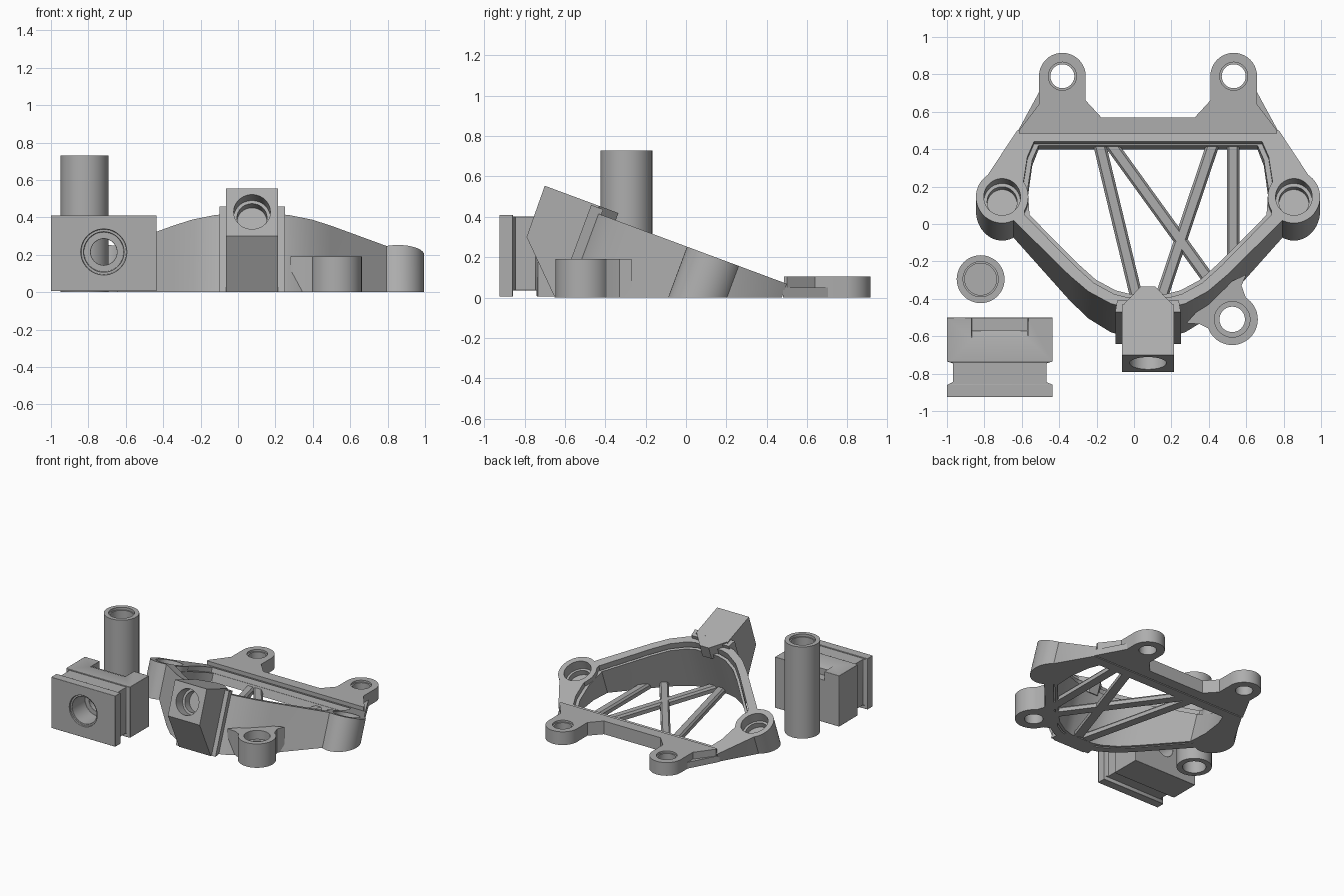
import bpy, bmesh, math
from mathutils import Vector

if "Cube" in bpy.data.objects:
    bpy.data.objects.remove(bpy.data.objects["Cube"])

CX = 0.075            # symmetry line of the bracket
K, A = 0.372, 0.254   # slope and height of the bracket's slanted top plane

grey = bpy.data.materials.new("mid_grey")
grey.diffuse_color = (0.42, 0.42, 0.42, 1)
grey.use_nodes = True
grey.node_tree.nodes["Principled BSDF"].inputs["Base Color"].default_value = grey.diffuse_color


def loft(name, rings, closed=False):
    """Skin a list of equal loops; cap the ends or close into a ring."""
    bm = bmesh.new()
    rows = [[bm.verts.new(p) for p in r] for r in rings]
    n = len(rows[0])
    pairs = list(zip(rows, rows[1:])) + ([(rows[-1], rows[0])] if closed else [])
    for a, b in pairs:
        for i in range(n):
            j = (i + 1) % n
            bm.faces.new((a[i], a[j], b[j], b[i]))
    if not closed:
        bm.faces.new(rows[0])
        bm.faces.new(rows[-1])
    bmesh.ops.recalc_face_normals(bm, faces=bm.faces)
    me = bpy.data.meshes.new(name)
    bm.to_mesh(me)
    bm.free()
    me.materials.append(grey)
    ob = bpy.data.objects.new(name, me)
    bpy.context.collection.objects.link(ob)
    return ob


def prism(name, pts, z0, z1):
    return loft(name, [[(x, y, z) for x, y in pts] for z in (z0, z1)])


def box(name, x0, x1, y0, y1, z0, z1):
    return prism(name, [(x0, y0), (x1, y0), (x1, y1), (x0, y1)], z0, z1)


def circle(x, y, r, n=48, a0=0, a1=2 * math.pi):
    return [(x + r * math.cos(a0 + (a1 - a0) * i / n),
             y + r * math.sin(a0 + (a1 - a0) * i / n)) for i in range(n)]


def top(pts, off=0):
    return [(x, y, A + off - K * y) for x, y in pts]


def drop(pts, depth=None):
    """Push points down square to the slanted plane, to z=0 or by a depth."""
    return [(x, y - K * (z if depth is None else depth),
             0 if depth is None else z - depth) for x, y, z in pts]


def rod(name, p, q, r, n=48):
    p, q = Vector(p), Vector(q)
    rot = (q - p).to_track_quat('Z', 'Y')
    ring = [rot @ Vector((x, y, 0)) for x, y in circle(0, 0, r, n)]
    return loft(name, [[c + v for v in ring] for c in (p, q)])


def cut(ob, *cutters):
    for c in cutters:
        m = ob.modifiers.new("cut", 'BOOLEAN')
        m.operation, m.solver, m.object = 'DIFFERENCE', 'EXACT', c
    bpy.context.view_layer.update()
    dg = bpy.context.evaluated_depsgraph_get()
    me = bpy.data.meshes.new_from_object(ob.evaluated_get(dg))
    ob.modifiers.clear()
    ob.data = me


def remove(*obs):
    for o in obs:
        bpy.data.objects.remove(o)


def mirror(half):
    return [(CX + u, y) for u, y in half] + [(CX - u, y) for u, y in reversed(half)]


# Slanted perimeter wall with a lower inner ledge
outer = mirror([(.10, -.45), (.20, -.425), (.32, -.36), (.42, -.275), (.72, .02),
                (.87, .14), (.865, .25), (.70, .50)])
inner = mirror([(.10, -.395), (.18, -.375), (.29, -.315), (.39, -.225), (.66, .05),
                (.67, .20), (.645, .36), (.61, .44)])
ledge = [(CX + (x - CX) * .96, .02 + (y - .02) * .95) for x, y in inner]
wall = loft("perimeter_wall", [top(outer), top(inner), drop(top(inner)), drop(top(outer))], True)
loft("inner_ledge", [top(inner, -.04), top(ledge, -.04), drop(top(ledge, -.04)),
                     drop(top(inner, -.04))], True)

# Tilted side bosses with blind holes
for side, s in (("left", -1), ("right", 1)):
    c = (CX + .78 * s, .145)
    ring = top(circle(*c, .14))
    boss = loft(side + "_boss", [ring, drop(ring)])
    parts = []
    for r, d in ((.098, .07), (.08, .11)):
        h = top(circle(*c, r))
        parts.append(loft("boss_cutter", [drop(h, -.06), drop(h, d)]))
    cut(boss, *parts)
    cut(wall, *parts)
    remove(*parts)

# Rear plate with two rounded mounting ears
half = [(.25, .57), (.333, .66)]
half += circle(.458, .79, .125, 20, math.pi, 0) + [(.583, .79), (.583, .64), (.69, .50), (.69, .485)]
plate = prism("rear_plate", mirror(half), 0, .105)
for side, s in (("left", -1), ("right", 1)):
    x = CX + .458 * s
    for r, z in ((.064, -.1), (.075, .09)):
        h = rod("ear_cutter", (x, .79, z), (x, .79, .2), r)
        cut(plate, h)
        remove(h)
    # low flank beside each ear
    f = [(.705, .48), (.58, .71), (.50, .50)]
    prism(side + "_flank", [(CX + u * s, y) for u, y in f], 0, .05)

# Floor truss bars with chamfered tops
bars = [(-.19, .45, .04, -.50), (.43, .45, .11, -.50), (-.14, .45, .46, -.38), (.53, .46, .53, -.36)]
for i, (x0, y0, x1, y1) in enumerate(bars):
    d = Vector((x1 - x0, y1 - y0, 0)).normalized()
    side = Vector((-d.y, d.x, 0))
    prof = [(-.034, 0), (.034, 0), (.034, .03), (.022, .045), (-.022, .045), (-.034, .03)]
    loft("truss_bar_%d" % (i + 1),
         [[Vector((x, y, z)) + side * w for w, z in prof] for x, y in ((x0, y0), (x1, y1))])

# Nose block: angled front, pointed rear
nose = loft("nose_block", [[(CX + s * .14, y, z) for y, z in
            ((-.70, .554), (-.79, .30), (-.65, 0), (-.52, 0), (-.59, .01 + .0), (-.43, .454))
            if (y, z) != (-.59, .01)] for s in (-1, 1)])
n1, n2 = rod("nose_cutter", (CX, -.845, .467), (CX, -.66, .398), .098), \
    rod("nose_cutter", (CX, -.845, .467), (CX, -.60, .376), .08)
cut(nose, n1, n2)
remove(n1, n2)
tip = top([(CX - .14, -.44), (CX + .14, -.44), (CX + .04, -.335), (CX - .04, -.335)], .04)
loft("nose_rear_point", [tip, drop(tip, .10)])
tipbase = top([(CX - .14, -.45), (CX + .14, -.45), (CX + .12, -.39), (CX - .12, -.39)], .0)
loft("nose_rear_web", [tipbase, drop(tipbase)])
collar = top([(CX - .175, -.47), (CX + .175, -.47), (CX + .165, -.41), (CX - .165, -.41)], .03)
loft("nose_collar", [collar, drop(collar)])

# Front side lug and the web joining it to the wall
lug = prism("side_lug", circle(.525, -.51, .137), 0, .19)
web = prism("lug_web", [(.28, -.53), (.35, -.535), (.40, -.56), (.525, -.60), (.655, -.50),
                        (.60, -.40), (.575, -.33), (.60, -.27), (.45, -.34)], 0, .19)
for r, z in ((.068, -.1), (.095, .12)):
    h = rod("lug_cutter", (.525, -.51, z), (.525, -.51, .4), r)
    cut(lug, h)
    cut(web, h)
    remove(h)

# Separate clamp block: flange, neck and body
cx = -.7175
prof = [(.2825, -.925), (.2825, -.86), (.25, -.845), (.25, -.745), (.2825, -.735), (.2825, -.50)]
clamp = prism("clamp_block", [(cx + u, y) for u, y in prof] +
              [(cx - u, y) for u, y in reversed(prof)], .005, .41)
cutters = [box("clamp_cutter", -1.1, -.3, -.857, -.74, -.1, .035),
           box("clamp_cutter", -1.1, -.3, -.857, -.74, .402, .5),
           loft("clamp_cutter", [[(x, -.62, .411), (x, -.57, .39), (x, -.57, .34), (x, -.45, .34),
                                  (x, -.45, .45), (x, -.62, .45)] for x in (-.868, -.567)]),
           rod("clamp_cutter", (cx, -1, .215), (cx, -.75, .215), .107),
           rod("clamp_cutter", (cx, -1, .215), (cx, -.911, .215), .122),
           rod("clamp_cutter", (cx, -1, .215), (cx, -.3, .215), .07)]
cut(clamp, *cutters)
remove(*cutters)
bev = clamp.modifiers.new("soft_edges", 'BEVEL')
bev.width, bev.segments = .008, 2

# Separate upright sleeve
tx, ty = -.82, -.295
sleeve = prism("sleeve", circle(tx, ty, .128), 0, .73)
for r, z0, z1 in ((.085, .35, 1), (.085, -.2, .2), (.094, .71, 1)):
    h = rod("sleeve_cutter", (tx, ty, z0), (tx, ty, z1), r)
    cut(sleeve, h)
    remove(h)

# Smooth the round faces, keep the edges crisp
bpy.ops.object.select_all(action='DESELECT')
for o in bpy.context.scene.objects:
    o.select_set(True)
    bpy.context.view_layer.objects.active = o
bpy.ops.object.shade_smooth_by_angle(angle=math.radians(32))
